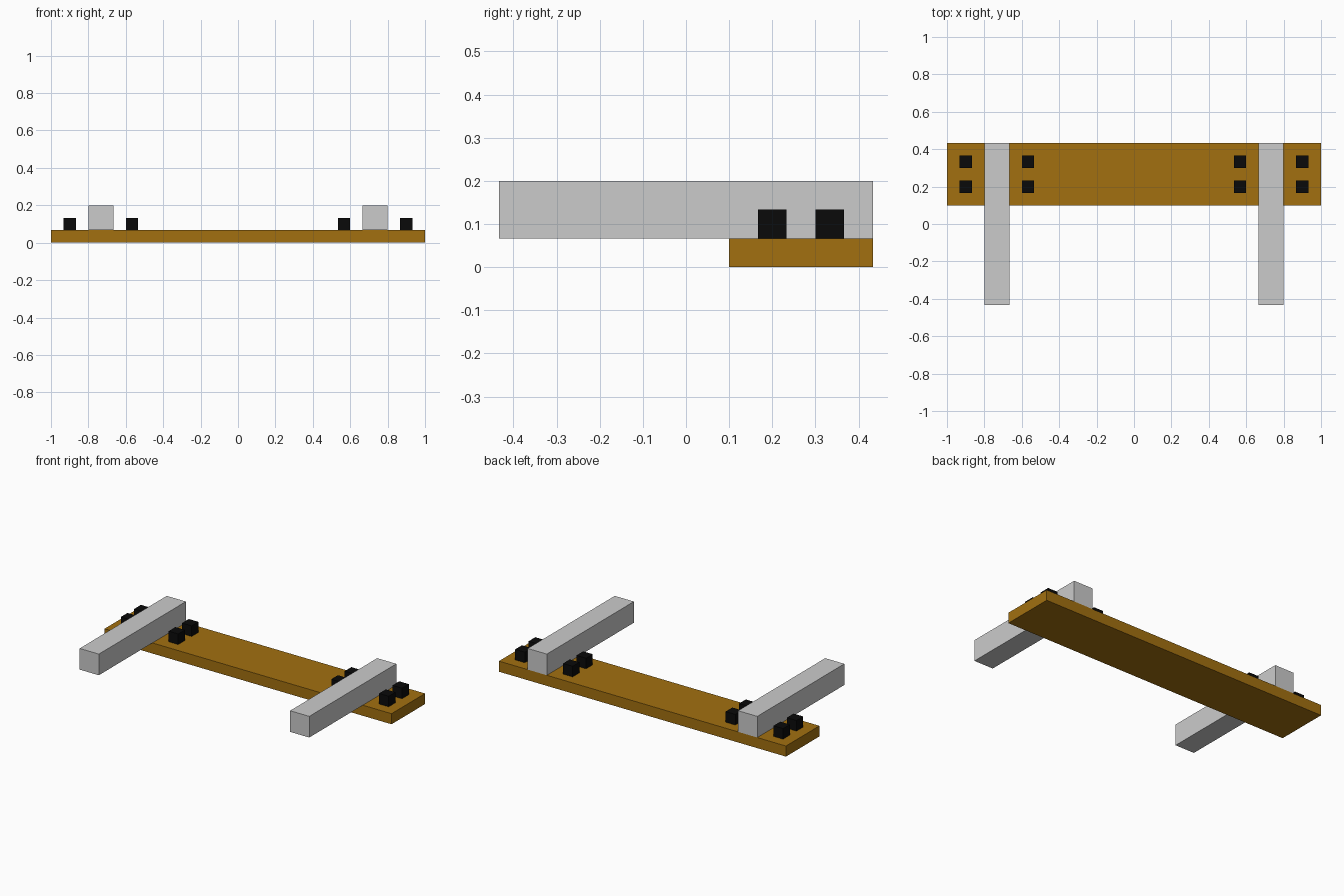
import bpy

if "Cube" in bpy.data.objects:
    bpy.data.objects.remove(bpy.data.objects["Cube"])

U = 1 / 15  # the model sits on a regular grid of this size


def material(name, rgb):
    mat = bpy.data.materials.new(name)
    mat.diffuse_color = (*rgb, 1)
    mat.use_nodes = True
    mat.node_tree.nodes["Principled BSDF"].inputs["Base Color"].default_value = mat.diffuse_color
    return mat


def box(name, centre, size, mat=None):
    """Box given by centre and size in grid units."""
    bpy.ops.mesh.primitive_cube_add(size=1, location=[c * U for c in centre])
    obj = bpy.context.object
    obj.name = name
    obj.scale = [s * U for s in size]
    bpy.ops.object.transform_apply(location=False, rotation=False, scale=True)
    if mat:
        obj.data.materials.append(mat)
    return obj


wood = material("wood", (0.36, 0.16, 0.005))
black = material("black", (0.003, 0.003, 0.003))

# Wooden plank along the back
box("plank", (0, 4, 0.5), (30, 5, 1), wood)

for side, label in ((-1, "left"), (1, "right")):
    # Bar lying across the plank and reaching forward
    box(f"{label}_bar", (side * 11, 0, 2), (2, 13, 2))
    # Four bolts around each bar
    for x in (8.5, 13.5):
        for y in (3, 5):
            box(f"{label}_bolt", (side * x, y, 1.5), (1, 1, 1), black)
